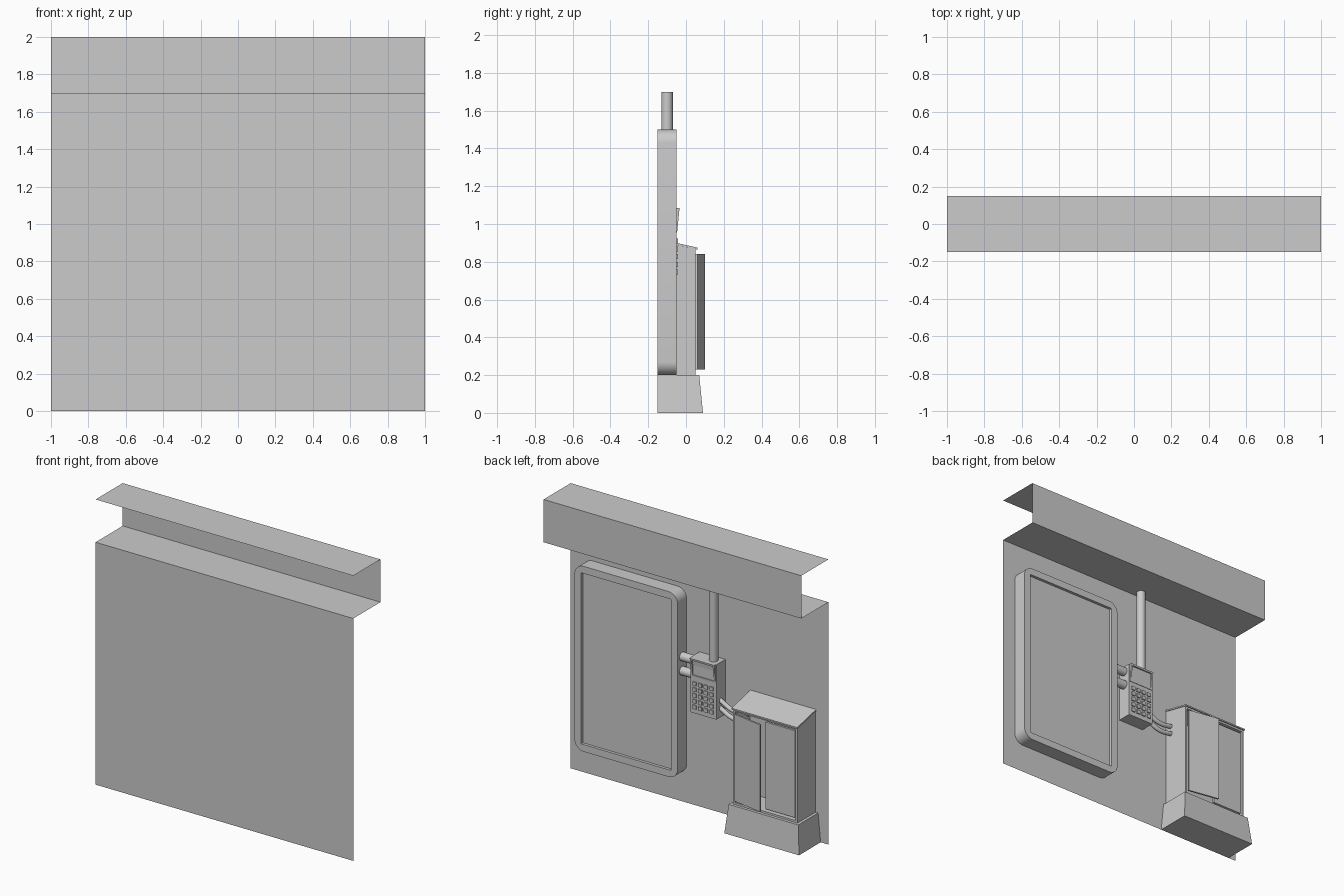
import bpy, bmesh, math
from mathutils import Matrix, Vector

if "Cube" in bpy.data.objects:
    bpy.data.objects.remove(bpy.data.objects["Cube"])


def finish(name, bm, smooth=False):
    bmesh.ops.recalc_face_normals(bm, faces=bm.faces)
    me = bpy.data.meshes.new(name)
    bm.to_mesh(me)
    bm.free()
    ob = bpy.data.objects.new(name, me)
    bpy.context.collection.objects.link(ob)
    if smooth:
        bpy.ops.object.select_all(action='DESELECT')
        ob.select_set(True)
        bpy.context.view_layer.objects.active = ob
        bpy.ops.object.shade_smooth_by_angle(angle=math.radians(35))
    return ob


def prism(x0, x1, profile):
    """Solid from a (y, z) profile swept along x."""
    bm = bmesh.new()
    a = [bm.verts.new((x0, y, z)) for y, z in profile]
    b = [bm.verts.new((x1, y, z)) for y, z in profile]
    n = len(profile)
    bm.faces.new(a)
    bm.faces.new(b[::-1])
    for i in range(n):
        bm.faces.new((a[i], b[i], b[(i + 1) % n], a[(i + 1) % n]))
    bmesh.ops.recalc_face_normals(bm, faces=bm.faces)
    return bm


def box(x0, x1, y0, y1, z0, z1):
    return prism(x0, x1, [(y0, z0), (y1, z0), (y1, z1), (y0, z1)])


def recess(bm, rim, depth):
    """Sink the face pointing to +y, leaving a rim."""
    bm.normal_update()
    f = max(bm.faces, key=lambda f: f.normal.y)
    n = f.normal.copy()
    bmesh.ops.inset_region(bm, faces=[f], thickness=rim)
    bmesh.ops.inset_region(bm, faces=[f], thickness=0.0002)
    bmesh.ops.translate(bm, verts=f.verts[:], vec=-n * depth)
    return bm


def rod(name, p, q, r):
    p, q = Vector(p), Vector(q)
    bm = bmesh.new()
    m = Matrix.Translation((p + q) / 2) @ (q - p).to_track_quat('Z', 'Y').to_matrix().to_4x4()
    bmesh.ops.create_cone(bm, cap_ends=True, segments=32, radius1=r, radius2=r,
                          depth=(q - p).length, matrix=m)
    return finish(name, bm, True)


# wall sheet with the stepped overhang
bm = bmesh.new()
prev = None
for y, z in [(-.15, 0), (-.15, 1.7), (.15, 1.7), (.15, 2), (-.15, 2)]:
    cur = [bm.verts.new((x, y, z)) for x in (-1, 1)]
    if prev:
        bm.faces.new((prev[0], prev[1], cur[1], cur[0]))
    prev = cur
finish("wall_sheet", bm)

# large display panel: rounded corners, square recess
bm = box(.1, .9, -.15, -.05, .2, 1.5)
edges = [e for e in bm.edges if abs(e.verts[0].co.y - e.verts[1].co.y) > .05]
bmesh.ops.bevel(bm, geom=edges, offset=.07, segments=8, profile=.5, affect='EDGES')
panel = finish("display_panel", bm)
cutter = finish("panel_cutter", box(.15, .85, -.07, 0, .25, 1.45))
cutter.hide_render = True
mod = panel.modifiers.new("recess", 'BOOLEAN')
mod.operation, mod.object, mod.solver = 'DIFFERENCE', cutter, 'EXACT'
bpy.context.view_layer.objects.active = panel
panel.select_set(True)
bpy.ops.object.modifier_apply(modifier="recess")
bpy.data.objects.remove(cutter)
bpy.ops.object.shade_smooth_by_angle(angle=math.radians(35))

# conduit and connectors
rod("conduit", (-.144, -.1, 1.07), (-.144, -.1, 1.7), .03)
for i, z in enumerate((1.045, .945)):
    rod(f"connector_{i}", (-.01, -.1, z), (.11, -.1, z), .03)

# control box, tilted screen frame, keypad
finish("control_box", box(-.2, 0, -.15, -.05, .7, 1.085))
finish("screen_frame", recess(prism(-.195, -.005, [(-.06, .955), (-.047, .955),
                                                   (-.034, 1.085), (-.06, 1.085)]), .018, .011))
for r in range(5):
    for c in range(4):
        x, z = -.166 + c * .044, .745 + r * .041
        finish(f"key_{r}_{c}", box(x - .014, x + .014, -.055, -.042, z - .013, z + .013))

# sagging cables
for i, z in enumerate((.82, .765)):
    cu = bpy.data.curves.new(f"cable_{i}", 'CURVE')
    cu.dimensions = '3D'
    cu.bevel_depth, cu.bevel_resolution, cu.resolution_u = .016, 3, 8
    cu.use_fill_caps = True
    sp = cu.splines.new('BEZIER')
    sp.bezier_points.add(2)
    for bp, co in zip(sp.bezier_points, [(-.19, z), (-.3, z - .05), (-.42, z - .04)]):
        bp.co = (co[0], -.1, co[1])
        bp.handle_left_type = bp.handle_right_type = 'AUTO'
    bpy.context.collection.objects.link(bpy.data.objects.new(f"cable_{i}", cu))

# cabinet plinth, tapered on three sides
bm = box(-.94, -.36, -.15, .09, 0, .2)
for v in bm.verts:
    if v.co.z > .1:
        v.co.x += .02 if v.co.x < -.65 else -.02
        if v.co.y > 0:
            v.co.y = .07
finish("plinth", bm)

# cabinet shell and sloping roof
finish("cabinet", recess(prism(-.9, -.4, [(-.15, .2), (.05, .2), (.05, .867), (-.15, .912)]), .02, .17))
finish("cabinet_roof", prism(-.905, -.395, [(-.15, .912), (.06, .865), (.06, .875), (-.15, .922)]))

# doors: one shut, one ajar
finish("door_shut", box(-.878, -.65, .03, .045, .23, .84))
door = finish("door_ajar", box(-.228, 0, 0, .012, .23, .84))
door.location = (-.422, .05, 0)
door.rotation_euler.z = -math.radians(10)
